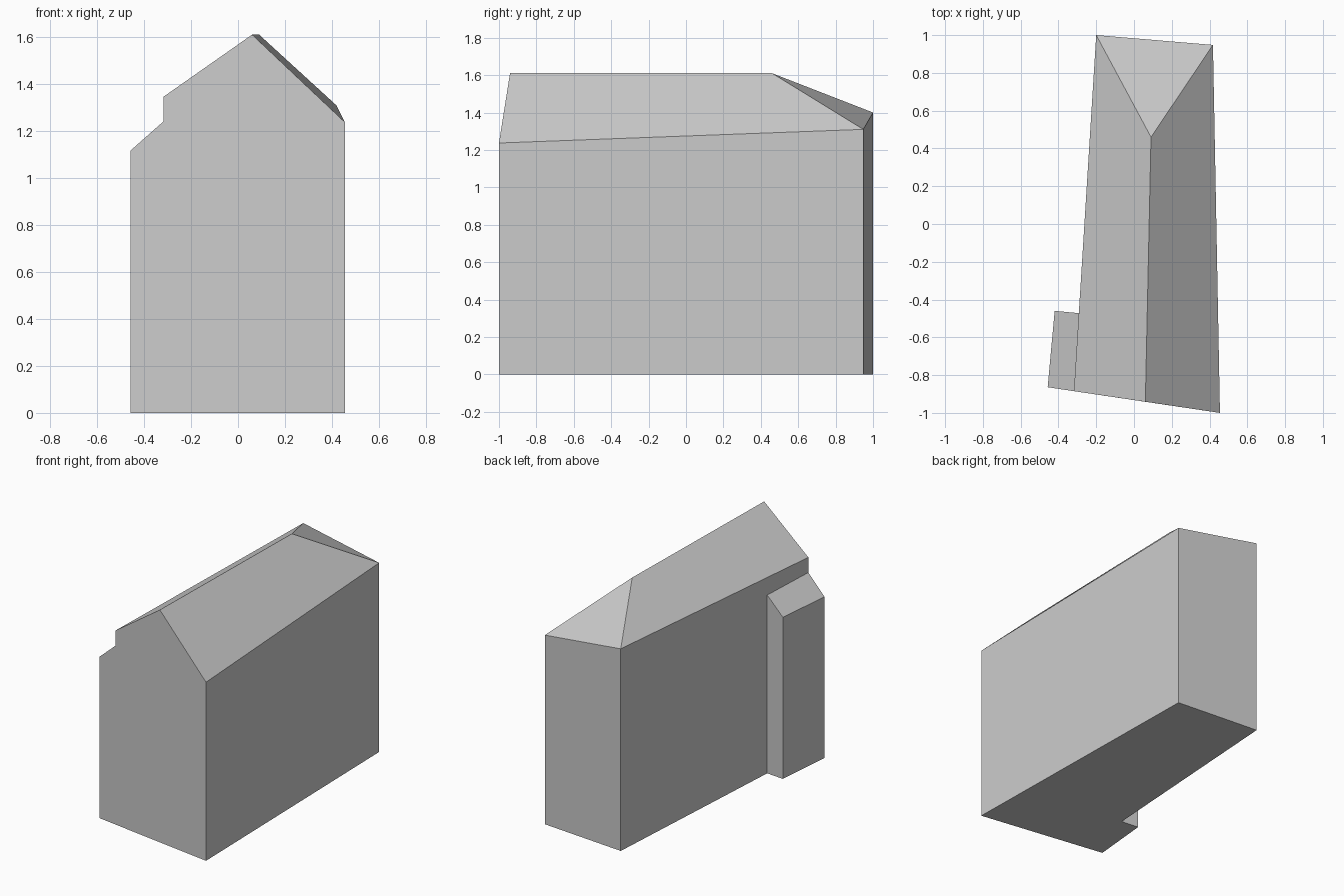
import bpy
import bmesh

cube = bpy.data.objects.get("Cube")
if cube:
    bpy.data.objects.remove(cube, do_unlink=True)

GREY = (0.6, 0.6, 0.6, 1.0)
mat = bpy.data.materials.new("light grey")
mat.use_nodes = True
mat.diffuse_color = GREY
mat.node_tree.nodes["Principled BSDF"].inputs["Base Color"].default_value = GREY


def build(name, eaves, ridge, roof, gables=None, open_sides=()):
    """Walls from the ground up to each eave corner, closed by roof faces.
    Roof indices run over the eave corners, then the ridge points.
    Gables maps a wall number to the ridge point at its peak."""
    gables = gables or {}
    bm = bmesh.new()
    base = [bm.verts.new((x, y, 0)) for x, y, z in eaves]
    top = [bm.verts.new(p) for p in list(eaves) + list(ridge)]
    n = len(eaves)
    bm.faces.new(base[::-1])
    for i in range(n):
        if i in open_sides:
            continue
        j = (i + 1) % n
        peak = [top[gables[i]]] if i in gables else []
        bm.faces.new([base[i], base[j], top[j]] + peak + [top[i]])
    for face in roof:
        bm.faces.new([top[k] for k in face])
    bm.normal_update()
    mesh = bpy.data.meshes.new(name)
    bm.to_mesh(mesh)
    bm.free()
    mesh.materials.append(mat)
    obj = bpy.data.objects.new(name, mesh)
    bpy.context.collection.objects.link(obj)
    return obj


# Main house: gable at the front, hip at the back
build("main_house",
      eaves=[(-0.318, -0.885, 1.345), (0.455, -1.0, 1.237),
             (0.418, 0.948, 1.31), (-0.2, 1.0, 1.4)],
      ridge=[(0.06, -0.941, 1.61), (0.09, 0.46, 1.61)],
      roof=[(1, 2, 5, 4), (2, 3, 5), (3, 0, 4, 5)],
      gables={0: 4})

# Lean-to against the side wall, open where it meets the house
build("side_annex",
      eaves=[(-0.457, -0.864, 1.117), (-0.318, -0.885, 1.24),
             (-0.292, -0.472, 1.235), (-0.42, -0.46, 1.12)],
      ridge=[],
      roof=[(0, 1, 2, 3)],
      open_sides=(1,))
